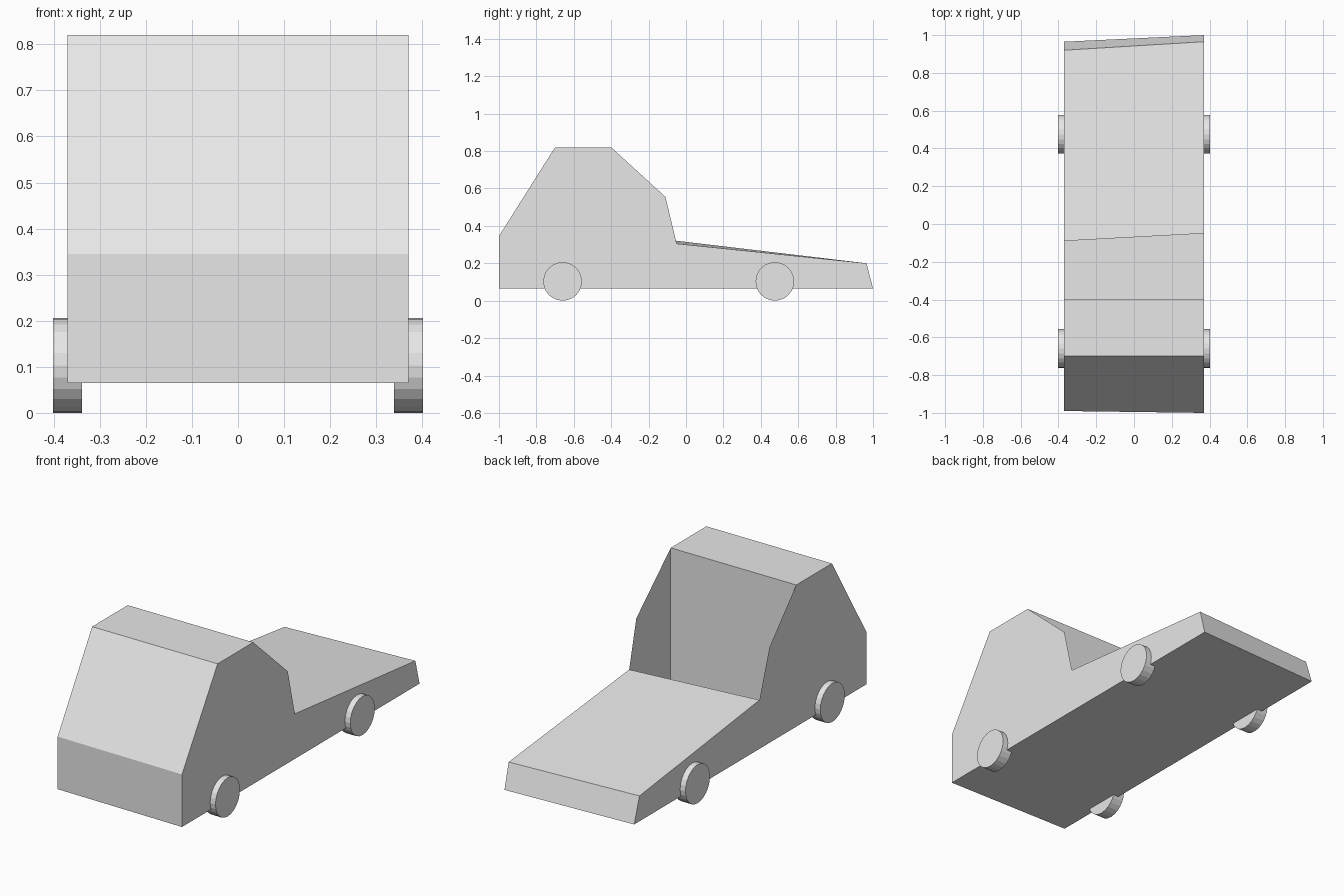
import bpy
import math

if "Cube" in bpy.data.objects:
    bpy.data.objects.remove(bpy.data.objects["Cube"], do_unlink=True)

grey = bpy.data.materials.new("plain_grey")
grey.use_nodes = True
grey.diffuse_color = (0.8, 0.8, 0.8, 1)
grey.node_tree.nodes["Principled BSDF"].inputs["Base Color"].default_value = (0.8, 0.8, 0.8, 1)


def make_mesh(name, verts, faces):
    mesh = bpy.data.meshes.new(name)
    mesh.from_pydata(verts, [], faces)
    mesh.materials.append(grey)
    obj = bpy.data.objects.new(name, mesh)
    bpy.context.collection.objects.link(obj)
    return obj


# Side profiles (y, z): bottom, tail, bed, cab fin, roof, windscreen, nose
left_profile = [(-1, 0.065), (1, 0.065), (0.965, 0.2), (-0.05, 0.305),
                (-0.11, 0.555), (-0.4, 0.82), (-0.7, 0.82), (-1, 0.345)]
right_profile = [(-0.99, 0.065), (0.965, 0.065), (0.92, 0.2), (-0.09, 0.325),
                 (-0.175, 0.575), (-0.4, 0.82), (-0.7, 0.82), (-0.99, 0.345)]
HALF = 0.37
n = len(left_profile)
left = [(HALF, y, z) for y, z in left_profile]
right = [(-HALF, y, z) for y, z in right_profile]

# Thin side panels, including the fins behind the cab
make_mesh("left_side_panel", left, [range(n)])
make_mesh("right_side_panel", right, [range(n - 1, -1, -1)])

# Panels spanning the two sides; the gap behind the cab stays open
spans = {"underside": 0, "tailgate": 1, "bed_cover": 2,
         "roof": 5, "windscreen": 6, "nose": 7}
for name, i in spans.items():
    j = (i + 1) % n
    make_mesh(name, [left[i], right[i], right[j], left[j]], [range(4)])

# Upright wall closing the back of the cab
roof_y, roof_z = left_profile[5]
floor_z = left_profile[0][1]
make_mesh("cab_back_wall",
          [(HALF, roof_y, floor_z), (-HALF, roof_y, floor_z),
           (-HALF, roof_y, roof_z), (HALF, roof_y, roof_z)], [range(4)])

# Wheels
RADIUS = 0.103
for end, y in (("front", -0.66), ("rear", 0.475)):
    for side, s in (("left", 1), ("right", -1)):
        bpy.ops.mesh.primitive_cylinder_add(
            vertices=24, radius=RADIUS, depth=0.063,
            location=(s * 0.37, y, RADIUS), rotation=(0, math.pi / 2, 0))
        wheel = bpy.context.object
        wheel.name = f"{end}_{side}_wheel"
        wheel.data.materials.append(grey)
